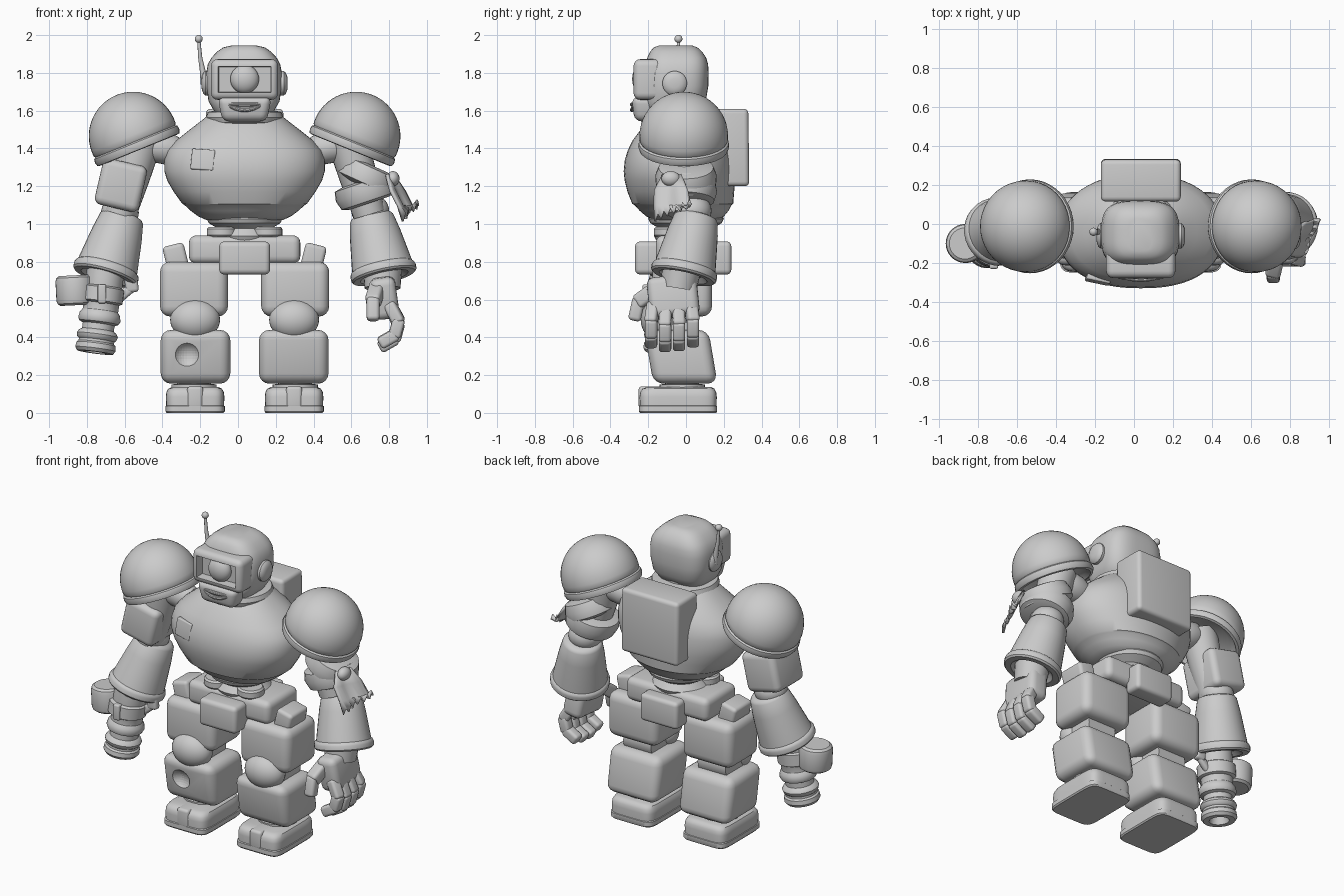
import bpy, bmesh, math
from mathutils import Vector, Matrix, Euler

if "Cube" in bpy.data.objects:
    bpy.data.objects.remove(bpy.data.objects["Cube"])

grey = bpy.data.materials.new("worn grey metal")
grey.diffuse_color = (0.6, 0.6, 0.6, 1)
grey.use_nodes = True
grey.node_tree.nodes["Principled BSDF"].inputs["Base Color"].default_value = grey.diffuse_color
CX = 0.035  # mirror line of the body


def finish(name, bm):
    bmesh.ops.recalc_face_normals(bm, faces=bm.faces)
    me = bpy.data.meshes.new(name)
    bm.to_mesh(me)
    bm.free()
    me.materials.append(grey)
    ob = bpy.data.objects.new(name, me)
    bpy.context.collection.objects.link(ob)
    return ob


def box(name, c, size, bevel=0.03, rot=(0, 0, 0), taper=1.0, shear=0.0, recess=None, quat=None):
    """Rounded box; taper scales the top, shear moves the top along y, recess sinks the front."""
    bm = bmesh.new()
    bmesh.ops.create_cube(bm, size=1)
    for v in bm.verts:
        k = taper if v.co.z > 0 else 1
        v.co = Vector((v.co.x * size[0] * k, v.co.y * size[1] * k + v.co.z * shear, v.co.z * size[2]))
    bmesh.ops.bevel(bm, geom=bm.edges[:], offset=bevel, segments=4, profile=0.5, affect='EDGES')
    if recess:
        bm.normal_update()
        front = max((f for f in bm.faces if f.normal.y < -0.9), key=lambda f: f.calc_area())
        bmesh.ops.inset_region(bm, faces=[front], thickness=recess[0])
        bmesh.ops.inset_region(bm, faces=[front], thickness=0.006)
        for v in front.verts:
            v.co.y += recess[1]
    m = quat.to_matrix() if quat else Euler([math.radians(a) for a in rot]).to_matrix()
    bm.transform(Matrix.Translation(c) @ m.to_4x4())
    return finish(name, bm)


def link(name, p0, p1, w, d, bevel=0.018):
    """Rounded box running from p0 to p1."""
    a, b = Vector(p0), Vector(p1)
    return box(name, (a + b) / 2, (w, d, (b - a).length + 0.025), bevel, quat=(b - a).to_track_quat('Z', 'Y'))


def ball(name, c, r, rot_y=0):
    bm = bmesh.new()
    bmesh.ops.create_uvsphere(bm, u_segments=32, v_segments=18, radius=1)
    m = Matrix.Translation(c) @ Matrix.Rotation(math.radians(rot_y), 4, 'Y')
    bm.transform(m @ Matrix.Diagonal((*r, 1)))
    return finish(name, bm)


def skin(name, rings):
    bm = bmesh.new()
    rows = [[bm.verts.new(p) for p in ring] for ring in rings]
    n = len(rows[0])
    for a, b in zip(rows, rows[1:]):
        for i in range(n):
            bm.faces.new((a[i], a[(i + 1) % n], b[(i + 1) % n], b[i]))
    bm.faces.new(rows[0])
    bm.faces.new(rows[-1])
    return finish(name, bm)


def circle(p, r, q, n):
    return [Vector(p) + q @ Vector((r * math.cos(i * math.tau / n), r * math.sin(i * math.tau / n), 0)) for i in range(n)]


def turned(name, p0, p1, profile, n=32):
    """Lathe profile of (fraction along the axis, radius)."""
    a, d = Vector(p0), Vector(p1) - Vector(p0)
    q = d.to_track_quat('Z', 'Y')
    return skin(name, [circle(a + d * t, r, q, n) for t, r in profile])


def tube(name, pts, radii, n=16):
    P = [Vector(p) for p in pts]
    return skin(name, [circle(p, radii[i], (P[min(i + 1, len(P) - 1)] - P[max(i - 1, 0)]).to_track_quat('Z', 'Y'), n)
                       for i, p in enumerate(P)])


def shell(name, rows, e, cx, n=56, back=None):
    """Superellipse loft; rows are (z, half width, front y, back y); back is the rear exponent."""
    def pt(w, f, b, z, a):
        k = 2 / (back if back and math.sin(a) > 0 else e)
        x, y = (math.copysign(abs(v) ** k, v) for v in (math.cos(a), math.sin(a)))
        return (cx + w * x, (f + b) / 2 + (b - f) / 2 * y, z)
    return skin(name, [[pt(w, f, b, z, i * math.tau / n) for i in range(n)] for z, w, f, b in rows])


# Torso, collar, waist and backpack
shell("torso", [(1.02, .20, -.17, .17), (1.04, .245, -.21, .20), (1.07, .285, -.245, .225), (1.10, .318, -.272, .24),
                (1.107, .33, -.285, .25), (1.17, .375, -.31, .255), (1.23, .41, -.325, .26), (1.28, .425, -.33, .26),
                (1.34, .425, -.324, .258), (1.39, .41, -.308, .25), (1.44, .365, -.285, .235), (1.50, .29, -.24, .205),
                (1.55, .225, -.2, .16), (1.57, .20, -.17, .13)], 2.35, CX, back=2.1)
turned("collar_ring", (CX, -.04, 1.53), (CX, -.04, 1.6), [(0, .17), (.1, .195), (.5, .205), (.9, .195), (1, .16)])
turned("neck", (CX, -.05, 1.5), (CX, -.05, 1.64), [(0, .14), (1, .13)])
turned("waist", (CX, 0, .9), (CX, 0, 1.05), [(0, .15), (.25, .17), (.5, .14), (.7, .19), (.85, .2), (1, .19)])
for s, side in ((-1, "left"), (1, "right")):
    turned("waist_disc_" + side, (CX + s * .12, -.09, .93), (CX + s * .12, -.09, .985), [(0, .07), (.2, .08), (.8, .08), (1, .07)], 24)
box("backpack", (CX, .225, 1.405), (.41, .215, .41), .025, shear=-.005)
box("chest_patch", (-.185, -.285, 1.34), (.125, .03, .11), .008, rot=(-8, 4, -12))

# Head
shell("head", [(1.57, .13, -.2, .04), (1.60, .16, -.22, .075), (1.65, .188, -.225, .105), (1.73, .2, -.225, .118),
               (1.80, .2, -.22, .12), (1.845, .192, -.215, .117), (1.88, .173, -.205, .107), (1.913, .142, -.19, .085),
               (1.935, .11, -.17, .06), (1.946, .06, -.14, .03)], 3.2, CX - .003)
box("visor_frame", (CX, -.2, 1.765), (.355, .155, .215), .036, recess=(.002, .055))
ball("eye", (CX, -.235, 1.767), (.076, .05, .076))
box("jaw", (CX, -.2, 1.608), (.235, .145, .13), .038, taper=1.22)
arc = [(CX + .1 * t / 4, -.286 + .012 * (t / 4) ** 2, 1.615 + .022 * (t / 4) ** 2) for t in range(-4, 5)]
for k, dz in (("lower", -.012), ("upper", .017)):
    tube(k + "_lip", [(x, y, z + dz * (1 - ((x - CX) / .1) ** 2)) for x, y, z in arc],
         [.004, .008, .01, .011, .011, .011, .01, .008, .004], 10)
for s, side in ((-1, "left"), (1, "right")):
    turned("ear_" + side, (CX + s * .16, -.06, 1.745), (CX + s * .228, -.06, 1.745),
           [(0, .065), (.7, .065), (.85, .056), (.95, .04), (1, .025)], 28)
tube("antenna", [(-.18, -.04, 1.74), (-.187, -.04, 1.81), (-.2, -.04, 1.88), (-.208, -.04, 1.98)], [.018, .015, .011, .008], 12)
ball("antenna_tip", (-.208, -.04, 1.98), (.021, .021, .021))

# Pelvis
box("pelvis", (CX, 0, .865), (.59, .32, .15), .04)
box("belt_pouch_front", (CX, -.195, .82), (.27, .15, .175), .028)
box("belt_pouch_back", (CX, .18, .82), (.27, .12, .175), .025)

# Legs
for s, side in ((-1, "left"), (1, "right")):
    x = CX + s * .268
    box("hip_tab_" + side, (CX + s * .365, -.03, .825), (.115, .18, .135), .022, rot=(0, s * 14, 0))
    box("thigh_" + side, (x, -.02, .655), (.36, .315, .29), .055)
    turned("knee_joint_" + side, (x - .1, -.03, .48), (x + .1, -.03, .48), [(0, .1), (1, .1)])
    ball("knee_pad_" + side, (CX + s * .262, -.145, .493), (.132, .095, .108))
    shin = box("shin_" + side, (CX + s * .26, -.027, .297), (.368, .34, .285), .055, shear=-.048)
    turned("ankle_" + side, (x, -.02, .11), (x, -.02, .19), [(0, .12), (.5, .12), (.55, .09), (1, .09)])
    fx = CX + s * .262
    shell("sole_" + side, [(0, .15, -.244, .16), (.008, .157, -.25, .165), (.036, .157, -.25, .165), (.04, .15, -.245, .16)], 7, fx)
    shell("foot_" + side, [(.03, .153, -.245, .162), (.085, .155, -.246, .163), (.11, .152, -.243, .16), (.128, .142, -.23, .15),
                           (.138, .12, -.205, .13)], 6, fx)
    box("toe_strap_" + side, (fx, -.13, .082), (.085, .242, .118), .018)
    if s < 0:  # round dent in one shin
        cut = ball("dent_cutter", (-.27, -.252, .3), (.08, .085, .08))
        cut.hide_render = True
        cut.hide_viewport = True
        mod = shin.modifiers.new("dent", 'BOOLEAN')
        mod.operation, mod.object = 'DIFFERENCE', cut

# Shoulders: tilted domes with a rolled rim
for s, side in ((-1, "left"), (1, "right")):
    c = Vector((CX + s * .59, -.012, 1.465))
    up = Vector((s * math.sin(.385), 0, math.cos(.385)))
    R = .235
    prof = [(-.03, .16), (-.055, .2), (-.08, .217), (-.077, .234), (-.057, .241), (-.037, .238), (-.03, .228)]
    prof += [(R * math.sin(a), R * math.cos(a)) for a in [math.radians(-5 + 6.65 * k) for k in range(15)]]
    turned("shoulder_dome_" + side, c, c + up, prof, 40)
    turned("shoulder_joint_" + side, (CX + s * .36, -.01, 1.39), (CX + s * .52, -.01, 1.42), [(0, .07), (.3, .085), (.8, .085), (1, .07)], 28)
    turned("upper_arm_" + side, (CX + s * .54, -.01, 1.46), (CX + s * .66, -.01, 1.05), [(0, .11), (.5, .1), (1, .085)], 28)

# Forearms widen to a thick cuff
cuff = [(-.02, .09), (0, .108), (.04, .118), (.3, .136), (.84, .163), (.86, .172), (.9, .177), (.97, .176), (1, .167), (1, .13), (.92, .1)]
box("arm_cuff_left", (-.62, -.005, 1.205), (.24, .28, .25), .038, rot=(0, 13, 0))
ball("elbow_left", (-.625, .02, 1.06), (.1, .1, .09))
turned("forearm_left", (-.612, .03, 1.04), (-.706, -.045, .72), cuff)
ball("elbow_right", (.7, .035, 1.07), (.1, .1, .09))
turned("forearm_right", (.705, .055, 1.04), (.775, -.015, .72), cuff)

# Cloth tied round one arm
turned("cloth_wrap_lower", (.695, 0, 1.11), (.655, 0, 1.23), [(0, .11), (.1, .15), (.5, .165), (.9, .155), (1, .1)], 28)
turned("cloth_wrap_upper", (.66, 0, 1.2), (.71, 0, 1.31), [(0, .12), (.15, .16), (.5, .163), (.9, .145), (1, .1)], 28)
ball("cloth_knot", (.82, -.08, 1.24), (.035, .05, .04))
bm = bmesh.new()
rows = []
for k in range(13):
    t = k / 12
    wave = .006 * math.sin(k * .9) + .08 * (t - .6)
    low = 1.015 + .09 * t + (.035 if k % 2 else 0)
    rows.append([bm.verts.new(p) for p in ((.815 + wave / 2, -.125 + .1 * t, 1.265), (.86 + wave, -.17 + .18 * t, 1.18),
                                           (.9 + wave, -.172 + .2 * t, 1.1), (.925 + wave, -.168 + .2 * t, low))])
for a, b in zip(rows, rows[1:]):
    for j in range(3):
        bm.faces.new((a[j], b[j], b[j + 1], a[j + 1]))
finish("cloth_tatters", bm).modifiers.new("thickness", 'SOLIDIFY').thickness = .015

# Nozzle hand
turned("nozzle_hand", (-.7, -.09, .76), (-.757, -.12, .32),
       [(0, .1), (.1, .1), (.38, .1), (.42, .095), (.5, .095), (.54, .108), (.6, .113), (.64, .105), (.66, .085), (.73, .085),
        (.75, .1), (.79, .11), (.83, .105), (.85, .095), (.88, .095), (.9, .105), (.96, .108), (1, .095), (1, .06), (.9, .05)])
turned("nozzle_side_drum", (-.86, -.1, .57), (-.868, -.1, .728), [(0, .08), (.07, .095), (.18, .1), (.82, .1), (.93, .095), (1, .08)])
box("nozzle_clamp", (-.72, -.21, .63), (.045, .04, .1), .01)
turned("nozzle_collar", (-.715, -.1, .67), (-.727, -.105, .58), [(0, .1), (.1, .115), (.9, .115), (1, .1)])
link("nozzle_trigger", (-.57, -.07, .73), (-.56, -.07, .65), .05, .07)
link("nozzle_trigger_bar", (-.555, -.07, .67), (-.65, -.08, .59), .04, .05)

# Gripping hand
turned("wrist", (.765, -.02, .78), (.765, -.04, .66), [(0, .105), (1, .095)], 24)
box("palm", (.775, -.068, .615), (.135, .265, .22), .04, rot=(6, -8, 0))
for k in range(4):
    y = -.173 + .066 * k
    dz = (.015, -.005, .0, .02)[k]
    y1 = y + (k - 1.5) * .008
    pts = [(.805, y, .57), (.85, y1, .47 + dz), (.83, y1, .395 + dz), (.76, y1, .355 + dz)]
    for j in range(3):
        link("finger_%d_part_%d" % (k + 1, j + 1), pts[j], pts[j + 1], .066, .066)
link("thumb_base", (.74, -.14, .67), (.715, -.25, .59), .08, .08, .02)
link("thumb_tip", (.715, -.25, .6), (.715, -.272, .5), .068, .068, .02)

# Smooth shading with sharp edges kept
bpy.ops.object.select_all(action='DESELECT')
for ob in bpy.context.scene.objects:
    if ob.type == 'MESH' and not ob.hide_viewport:
        ob.select_set(True)
        bpy.context.view_layer.objects.active = ob
bpy.ops.object.shade_smooth_by_angle(angle=math.radians(35))
